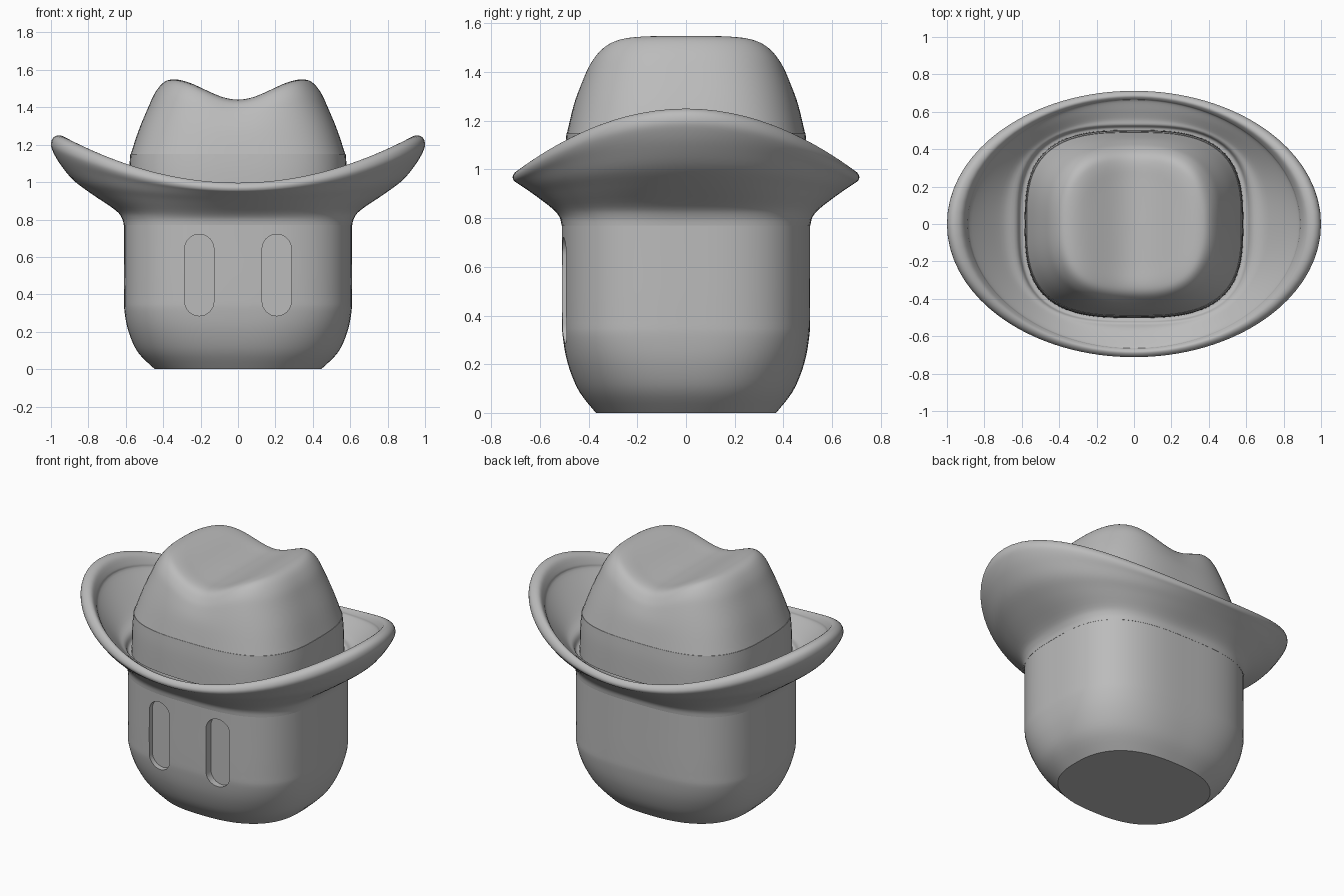
import bpy, bmesh, math

cube = bpy.data.objects.get("Cube")
if cube:
    bpy.data.objects.remove(cube, do_unlink=True)

grey = bpy.data.materials.new("plain grey")
grey.use_nodes = True
COLOUR = (0.5, 0.5, 0.5, 1)
grey.diffuse_color = COLOUR
grey.node_tree.nodes["Principled BSDF"].inputs["Base Color"].default_value = COLOUR

SEGMENTS = 96


def finish(name, bm):
    bmesh.ops.recalc_face_normals(bm, faces=bm.faces)
    mesh = bpy.data.meshes.new(name)
    bm.to_mesh(mesh)
    bm.free()
    mesh.materials.append(grey)
    obj = bpy.data.objects.new(name, mesh)
    bpy.context.collection.objects.link(obj)
    return obj


def smooth(obj):
    bpy.ops.object.select_all(action="DESELECT")
    obj.select_set(True)
    bpy.context.view_layer.objects.active = obj
    bpy.ops.object.shade_smooth_by_angle(angle=math.radians(30))


def refine(rings, steps):
    """Catmull-Rom interpolation of the ring parameters."""
    out = []
    last = len(rings) - 1
    for i in range(last):
        quad = [rings[max(i - 1, 0)], rings[i], rings[i + 1], rings[min(i + 2, last)]]
        for s in range(steps):
            t = s / steps
            out.append([b + 0.5 * t * (c - a + t * (2*a - 5*b + 4*c - d + t * (3*(b - c) + d - a)))
                        for a, b, c, d in zip(*quad)])
    return out + [rings[-1]]


def loft(name, rings, height, steps=4):
    """Skin superellipse rings (half width, half depth, z, exponent, amount)."""
    bm = bmesh.new()
    loops = []
    for a, b, z, n, amount in refine(rings, steps):
        loop = []
        for k in range(SEGMENTS):
            angle = math.tau * k / SEGMENTS
            c, s = math.cos(angle), math.sin(angle)
            r = (abs(c / a) ** n + abs(s / b) ** n) ** (-1 / n)
            x, y = r * c, r * s
            loop.append(bm.verts.new((x, y, z + amount * height(x, a))))
        loops.append(loop)
    for low, high in zip(loops, loops[1:]):
        for k in range(SEGMENTS):
            j = (k + 1) % SEGMENTS
            bm.faces.new((low[k], low[j], high[j], high[k]))
    bm.faces.new(loops[0])
    bm.faces.new(loops[-1])
    return finish(name, bm)


def flat(x, a):
    return 0


def side_lift(x, a):
    return (x / a) ** 2


def crown_dip(x, a):
    return -0.055 * (1 + math.cos(math.pi * min(abs(x) / 0.36, 1)))


# Head with rounded underside and flat base
head = loft("head", [
    (0.445, 0.37, 0, 2.5, 0), (0.535, 0.44, 0.09, 2.6, 0), (0.585, 0.485, 0.2, 2.8, 0),
    (0.607, 0.506, 0.31, 3, 0), (0.61, 0.51, 0.4, 3, 0), (0.61, 0.51, 0.65, 3, 0),
    (0.61, 0.51, 0.88, 3, 0)], flat)

# Recessed capsule eyes
for side, label in ((1, "left"), (-1, "right")):
    bm = bmesh.new()
    radius, middle, half = 0.078, 0.503, 0.14
    outline = []
    for k in range(34):
        upper = k < 17
        angle = math.pi * (k if upper else k - 1) / 16
        outline.append(bm.verts.new((side * 0.207 + radius * math.cos(angle), -0.46,
                                     middle + (half if upper else -half) + radius * math.sin(angle))))
    face = bm.faces.new(outline)
    moved = bmesh.ops.extrude_face_region(bm, geom=[face])["geom"]
    bmesh.ops.translate(bm, vec=(0, -0.3, 0),
                        verts=[v for v in moved if isinstance(v, bmesh.types.BMVert)])
    cutter = finish(label + "_eye_cutter", bm)
    cutter.hide_render = True
    cutter.hide_viewport = True
    cut = head.modifiers.new(label + " eye", "BOOLEAN")
    cut.operation = "DIFFERENCE"
    cut.solver = "EXACT"
    cut.object = cutter
bpy.context.view_layer.objects.active = head
head.select_set(True)
for modifier in list(head.modifiers):
    bpy.ops.object.modifier_apply(modifier=modifier.name)
for cutter in [o for o in bpy.data.objects if o.name.endswith("_eye_cutter")]:
    bpy.data.objects.remove(cutter, do_unlink=True)

# Brim flaring out of the head, curled up at both sides, with a rounded rim
brim = loft("hat_brim", [
    (0.611, 0.511, 0.77, 3, 0), (0.62, 0.52, 0.805, 2.9, 0), (0.655, 0.55, 0.84, 2.7, 0.01),
    (0.78, 0.615, 0.89, 2.3, 0.045), (0.88, 0.665, 0.925, 2.1, 0.085),
    (0.95, 0.695, 0.945, 2, 0.15), (0.988, 0.708, 0.955, 2, 0.205), (1, 0.712, 0.97, 2, 0.23),
    (0.99, 0.705, 0.985, 2, 0.25), (0.96, 0.692, 0.995, 2, 0.255),
    (0.92, 0.68, 0.995, 2, 0.24), (0.89, 0.667, 0.983, 2, 0.2), (0.88, 0.66, 0.97, 2, 0.185),
    (0.8, 0.61, 0.95, 2.2, 0.12), (0.7, 0.56, 0.93, 2.5, 0.05), (0.63, 0.53, 0.925, 2.9, 0.02),
    (0.605, 0.515, 0.905, 3, 0), (0.57, 0.49, 0.9, 3, 0)], side_lift)

# Band around the crown
band = loft("hat_band", [
    (0.585, 0.503, 0.87, 3, 0), (0.582, 0.499, 1.05, 3, 0), (0.576, 0.491, 1.15, 3, 0)], flat)

# Crown with a valley pressed along its top
crown = loft("hat_crown", [
    (0.575, 0.49, 1.145, 3, 0), (0.53, 0.46, 1.28, 2.9, 0.1), (0.48, 0.43, 1.4, 2.8, 0.5),
    (0.442, 0.406, 1.48, 2.7, 0.85), (0.395, 0.37, 1.535, 2.6, 1), (0.34, 0.32, 1.55, 2.5, 1),
    (0.24, 0.23, 1.55, 2.3, 1), (0.12, 0.12, 1.55, 2, 1), (0.01, 0.01, 1.55, 2, 1)], crown_dip)

for part in (head, brim, band, crown):
    smooth(part)
